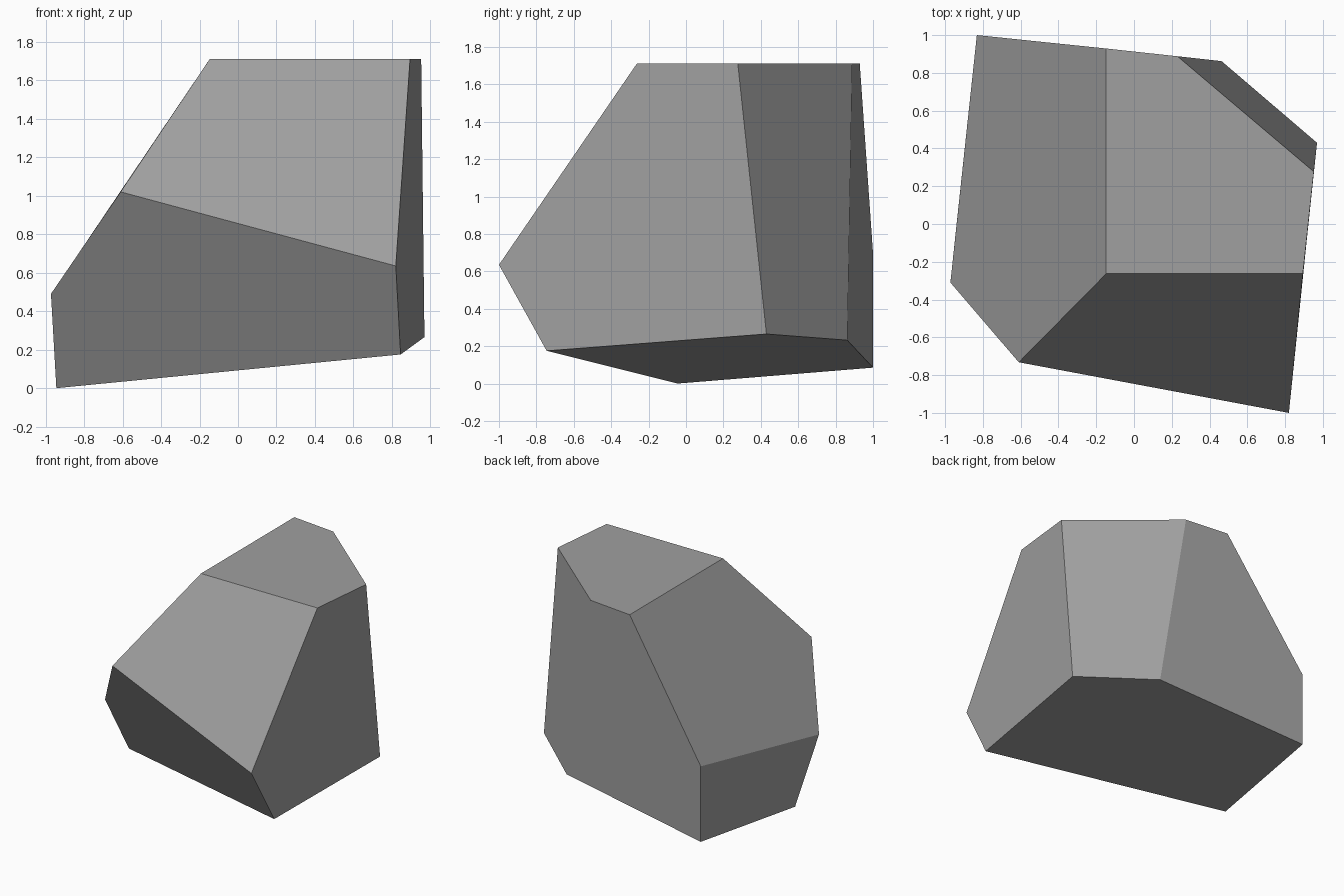
import bpy, bmesh, math

if "Cube" in bpy.data.objects:
    bpy.data.objects.remove(bpy.data.objects["Cube"])

# Corner points of the boulder, grouped by level
top = [(-0.147, -0.263, 1.71), (0.894, -0.263, 1.71), (0.952, 0.277, 1.71),
       (0.23, 0.888, 1.71), (-0.147, 0.929, 1.71)]
middle = [(-0.61, -0.732, 1.02), (0.82, -1.0, 0.635),
          (-0.972, -0.31, 0.49), (-0.832, 1.0, 0.695)]
base = [(-0.944, -0.045, 0.0), (0.845, -0.745, 0.175), (0.969, 0.43, 0.265),
        (0.464, 0.862, 0.232), (-0.832, 1.0, 0.085)]

# Convex faceted stone, with each facet merged into one flat polygon
bm = bmesh.new()
for p in top + middle + base:
    bm.verts.new(p)
bmesh.ops.convex_hull(bm, input=bm.verts[:])
bmesh.ops.dissolve_limit(bm, angle_limit=math.radians(6),
                         verts=bm.verts[:], edges=bm.edges[:])
bmesh.ops.recalc_face_normals(bm, faces=bm.faces[:])

mesh = bpy.data.meshes.new("boulder")
bm.to_mesh(mesh)
bm.free()

# Plain stone grey
stone = bpy.data.materials.new("stone grey")
stone.diffuse_color = (0.35, 0.35, 0.35, 1)
stone.use_nodes = True
stone.node_tree.nodes["Principled BSDF"].inputs["Base Color"].default_value = stone.diffuse_color
mesh.materials.append(stone)

boulder = bpy.data.objects.new("boulder", mesh)
bpy.context.collection.objects.link(boulder)
